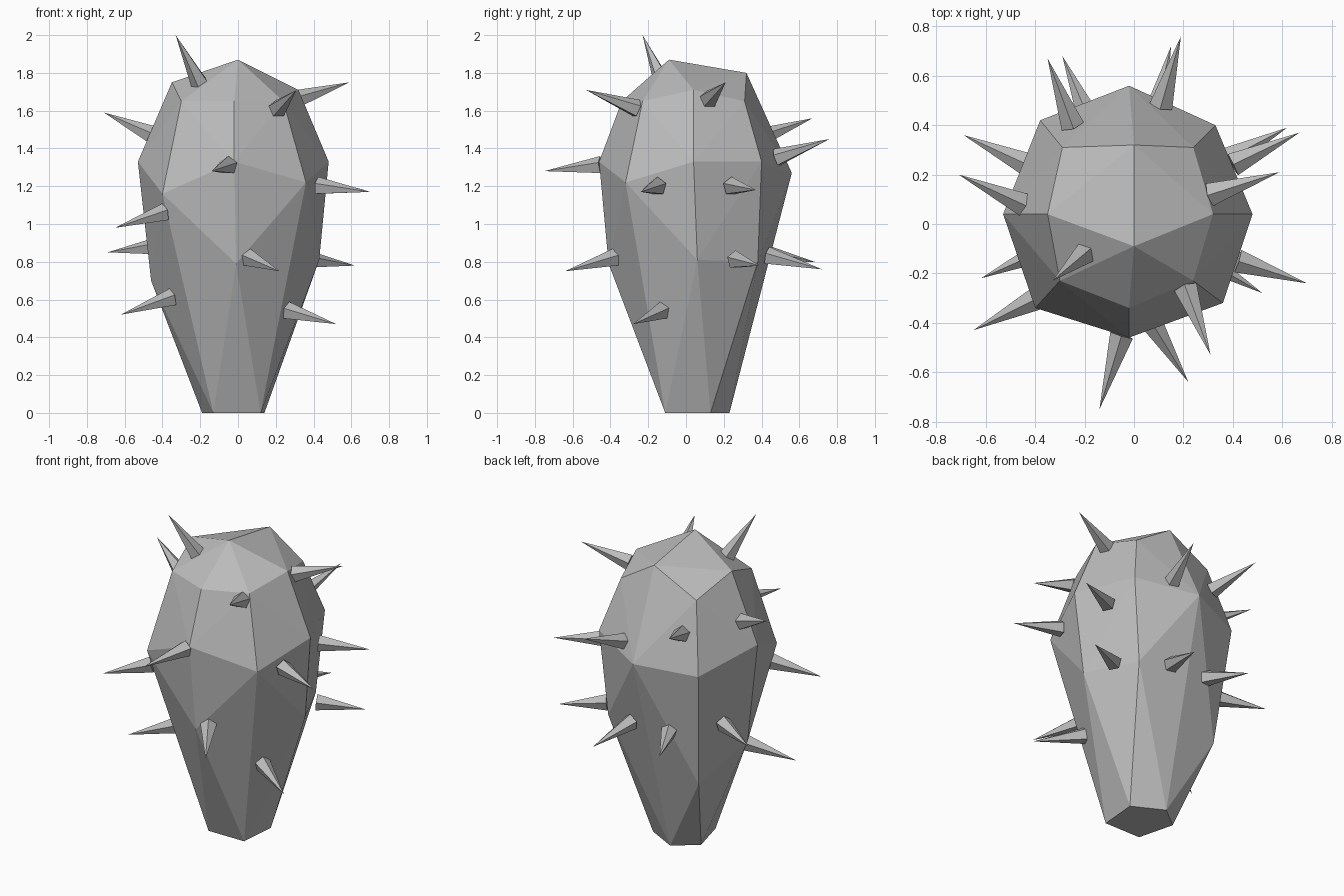
import bpy
import bmesh
from mathutils import Vector

default_cube = bpy.data.objects.get("Cube")
if default_cube:
    bpy.data.objects.remove(default_cube, do_unlink=True)

# Single stone grey for the whole model
stone = bpy.data.materials.new("stone_grey")
stone.use_nodes = True
colour = (.5, .5, .5, 1)
stone.diffuse_color = colour
stone.node_tree.nodes["Principled BSDF"].inputs["Base Color"].default_value = colour


def add_object(name, mesh_builder):
    """Make a flat-shaded object from a bmesh and give it the stone colour."""
    mesh = bpy.data.meshes.new(name)
    mesh_builder.to_mesh(mesh)
    mesh_builder.free()
    mesh.materials.append(stone)
    created = bpy.data.objects.new(name, mesh)
    bpy.context.collection.objects.link(created)
    return created


# Faceted body: rings of corner points wrapped in a convex skin
body_rings = {
    "apex": [(0, -.09, 1.87)],
    "shoulder": [(-.29, .31, 1.65), (0, .32, 1.8), (.24, .31, 1.65), (.32, .04, 1.71),
                 (.24, -.23, 1.65), (-.02, -.34, 1.65), (-.3, -.23, 1.65), (-.35, .04, 1.75)],
    "belly": [(-.02, .56, 1.27), (.33, .4, 1.33), (.48, .04, 1.33), (.36, -.32, 1.22),
              (-.02, -.46, 1.33), (-.4, -.34, 1.16), (-.53, .04, 1.33), (-.38, .42, 1.23)],
    "hip": [(-.01, -.41, .79), (.43, .06, .81), (.28, .38, .8), (-.02, .43, .8),
            (-.32, .33, .5), (-.46, .04, .7)],
    "foot": [(.14, .13, 0), (-.05, .23, 0), (-.19, .12, 0), (-.13, -.11, 0), (.12, -.11, 0)],
}

body_builder = bmesh.new()
for ring_points in body_rings.values():
    for point in ring_points:
        body_builder.verts.new(point)
hull = bmesh.ops.convex_hull(body_builder, input=body_builder.verts[:])
loose = [v for v in body_builder.verts if not v.link_faces]
bmesh.ops.delete(body_builder, geom=loose, context='VERTS')
bmesh.ops.recalc_face_normals(body_builder, faces=body_builder.faces[:])
add_object("body", body_builder)


# Spikes: five-sided cones running from a base centre to a sharp tip
def add_spike(name, base, tip, radius=.05, sides=5):
    base, tip = Vector(base), Vector(tip)
    axis = tip - base
    builder = bmesh.new()
    bmesh.ops.create_cone(builder, cap_ends=True, segments=sides,
                          radius1=radius, radius2=0, depth=axis.length)
    bmesh.ops.remove_doubles(builder, verts=builder.verts[:], dist=.0001)
    spike = add_object(name, builder)
    spike.location = (base + tip) / 2
    spike.rotation_mode = 'QUATERNION'
    spike.rotation_quaternion = axis.to_track_quat('Z', 'Y')


spikes = {
    "crown_spike": ((-.2, -.12, 1.74), (-.33, -.23, 2)),
    "right_shoulder_spike": ((-.45, .08, 1.47), (-.71, .2, 1.59)),
    "right_rear_hip_spike": ((-.43, .24, .88), (-.69, .36, .85)),
    "right_front_belly_spike": ((-.39, -.3, 1.06), (-.65, -.43, .98)),
    "right_hip_spike": ((-.35, -.1, .61), (-.62, -.22, .52)),
    "front_belly_spike": ((-.05, -.45, 1.31), (-.14, -.75, 1.28)),
    "front_hip_spike": ((.06, -.38, .82), (.22, -.64, .75)),
    "front_shoulder_spike": ((.21, -.26, 1.61), (.31, -.53, 1.71)),
    "left_front_hip_spike": ((.26, -.13, .54), (.52, -.28, .47)),
    "left_front_belly_spike": ((.42, -.15, 1.2), (.7, -.24, 1.17)),
    "left_shoulder_spike": ((.31, .12, 1.66), (.59, .21, 1.75)),
    "left_rear_belly_spike": ((.4, .24, 1.2), (.67, .37, 1.18)),
    "left_rear_hip_spike": ((.37, .26, .81), (.62, .39, .78)),
    "rear_belly_spike": ((.11, .48, 1.35), (.19, .76, 1.45)),
    "rear_hip_spike": ((.08, .43, .83), (.15, .72, .76)),
    "right_rear_shoulder_spike": ((-.25, .4, 1.46), (-.35, .67, 1.56)),
    "rear_low_spike": ((-.18, .42, .84), (-.29, .68, .8)),
}
for spike_name, (base_point, tip_point) in spikes.items():
    add_spike(spike_name, base_point, tip_point)
